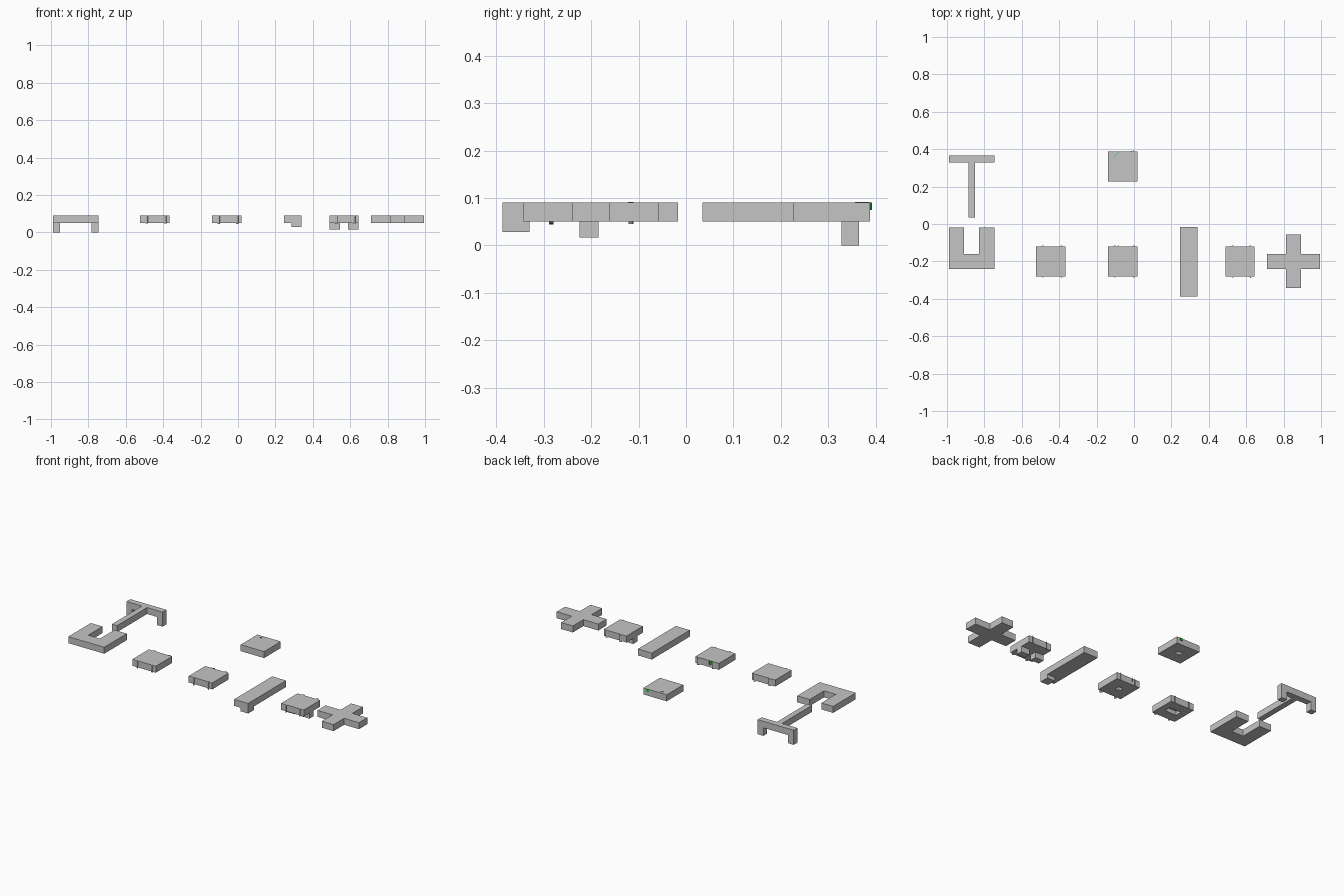
import bpy, bmesh, random
from mathutils import Vector

cube = bpy.data.objects.get("Cube")
if cube:
    bpy.data.objects.remove(cube, do_unlink=True)

BOTTOM, TOP = 0.05, 0.09
random.seed(4)


def material(name, color):
    mat = bpy.data.materials.new(name)
    mat.use_nodes = True
    mat.diffuse_color = (*color, 1)
    bsdf = next(n for n in mat.node_tree.nodes if n.type == 'BSDF_PRINCIPLED')
    bsdf.inputs["Base Color"].default_value = (*color, 1)
    return mat


stone = material("stone grey", (0.56, 0.56, 0.56))
green = material("moss green", (0.02, 0.55, 0.05))


def finish(name, bm, mat):
    bmesh.ops.recalc_face_normals(bm, faces=bm.faces)
    mesh = bpy.data.meshes.new(name)
    bm.to_mesh(mesh)
    bm.free()
    mesh.materials.append(mat)
    obj = bpy.data.objects.new(name, mesh)
    bpy.context.collection.objects.link(obj)
    return obj


def slab(name, outline, low=BOTTOM, high=TOP, recess=None):
    """Extrude an outline; recess is the size of a pocket in the underside."""
    bm = bmesh.new()
    base = bm.faces.new([bm.verts.new((x, y, low)) for x, y in outline])
    top = bmesh.ops.extrude_face_region(bm, geom=[base], use_keep_orig=True)["geom"]
    verts = [v for v in top if isinstance(v, bmesh.types.BMVert)]
    bmesh.ops.translate(bm, verts=verts, vec=(0, 0, high - low))
    if recess:
        bmesh.ops.recalc_face_normals(bm, faces=bm.faces)
        base = min(bm.faces, key=lambda f: f.calc_center_median().z)
        center = base.calc_center_median()
        bmesh.ops.inset_region(bm, faces=[base], thickness=0.02)
        for v in base.verts:
            v.co.x = center.x + (recess[0] / 2 if v.co.x > center.x else -recess[0] / 2)
            v.co.y = center.y + (recess[1] / 2 if v.co.y > center.y else -recess[1] / 2)
        pocket = bmesh.ops.extrude_discrete_faces(bm, faces=[base])["faces"][0]
        bmesh.ops.translate(bm, verts=pocket.verts[:], vec=(0, 0, 0.025))
    return finish(name, bm, stone)


def rect(x0, x1, y0, y1):
    return [(x0, y0), (x1, y0), (x1, y1), (x0, y1)]


def blade(name, a, b, low, high, mat):
    """Thin upright strip between two plan points."""
    a, b = Vector(a), Vector(b)
    side = (b - a).normalized().orthogonal() * 0.0012
    obj = slab(name, [a - side, b - side, b + side, a + side], low, high)
    obj.data.materials[0] = mat


# T-shaped piece with two feet
slab("t_piece", [(-0.99, 0.365), (-0.99, 0.328), (-0.885, 0.328), (-0.885, 0.035),
                 (-0.85, 0.035), (-0.85, 0.328), (-0.745, 0.328), (-0.745, 0.365)])
for label, x in (("right", -0.99), ("left", -0.783)):
    slab("t_piece_foot_" + label, rect(x, x + 0.038, 0.328, 0.365), 0, BOTTOM)

# U-shaped piece
slab("u_piece", [(-0.99, -0.24), (-0.745, -0.24), (-0.745, -0.02), (-0.83, -0.02),
                 (-0.83, -0.16), (-0.91, -0.16), (-0.91, -0.02), (-0.99, -0.02)])

# Square tiles with pockets underneath
slab("slot_tile", rect(-0.525, -0.365, -0.28, -0.12), recess=(0.08, 0.04))
slab("front_tile", rect(-0.14, 0.02, -0.28, -0.12), recess=(0.03, 0.03))
slab("back_tile", rect(-0.14, 0.02, 0.226, 0.388), recess=(0.03, 0.03))

# Long bar with a foot at its front corner
slab("long_bar", rect(0.245, 0.34, -0.387, -0.017))
slab("long_bar_foot", rect(0.287, 0.34, -0.387, -0.33), 0.028, BOTTOM)

# Square tile with two feet
slab("footed_tile", rect(0.49, 0.645, -0.28, -0.12))
for label, x in (("right", 0.49), ("left", 0.589)):
    slab("footed_tile_foot_" + label, rect(x, x + 0.056, -0.225, -0.185), 0.016, BOTTOM)

# Plus-shaped piece
plus = []
for sx, sy in ((1, 1), (-1, 1), (-1, -1), (1, -1)):
    corner = [(0.142, 0.04), (0.04, 0.04), (0.04, 0.143)]
    if sx * sy < 0:
        corner.reverse()
    plus += [(0.852 + sx * x, -0.2 + sy * y) for x, y in corner]
slab("plus_piece", plus)

# Tiny hanging strands along the tile edges
for x0, x1 in ((-0.525, -0.365), (-0.14, 0.02), (0.49, 0.645)):
    for y, step in ((-0.12, 0.008), (-0.28, -0.008)):
        for x in (x0 + 0.03, x1 - 0.03):
            drop = random.uniform(0.002, 0.006)
            blade("strand", (x, y), (x + 0.012, y + step), BOTTOM - drop, TOP, stone)

# Moss strands on two tiles
blade("moss_back", (-0.108, 0.357), (-0.08, 0.386), TOP - 0.004, TOP + 0.001, green)
blade("moss_back_edge", (-0.02, 0.389), (0.0, 0.391), 0.075, TOP, green)
blade("moss_front", (-0.09, -0.122), (-0.08, -0.112), 0.07, TOP + 0.001, green)
